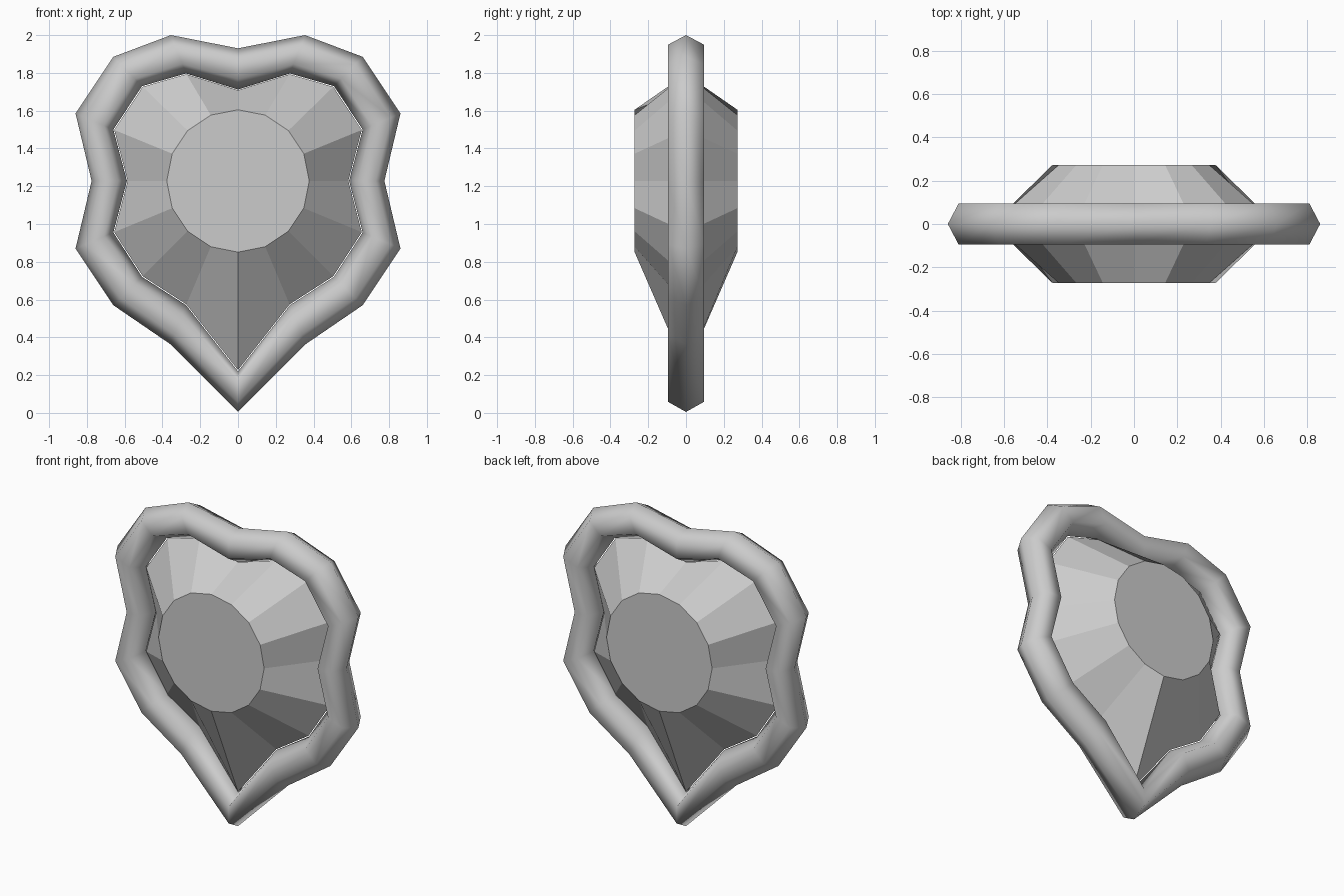
import bpy
import math

cube = bpy.data.objects.get("Cube")
if cube:
    bpy.data.objects.remove(cube, do_unlink=True)

GREY = (0.6, 0.6, 0.6, 1)
mat = bpy.data.materials.new("plain grey")
mat.use_nodes = True
mat.diffuse_color = GREY
mat.node_tree.nodes["Principled BSDF"].inputs["Base Color"].default_value = GREY

# Half outlines (x, z) of the heart, from the top notch to the bottom point
OUTER = [(0, 1.93), (.355, 2), (.66, 1.885), (.86, 1.585), (.775, 1.228),
         (.86, .87), (.66, .57), (.36, .365), (0, .005)]
INNER = [(0, 1.712), (.275, 1.797), (.508, 1.73), (.66, 1.5), (.588, 1.228),
         (.66, .955), (.508, .72), (.275, .57), (0, .22)]
CENTRE_Z = 1.228
RIM_RADIUS = 0.11
RIM_SIDES = 6
TABLE_RADIUS = 0.377
TABLE_DEPTH = 0.272


def mirrored(half):
    return half + [(-x, z) for x, z in reversed(half[1:-1])]


def make_object(name, verts, faces, smooth):
    mesh = bpy.data.meshes.new(name)
    mesh.from_pydata(verts, [], faces)
    mesh.polygons.foreach_set("use_smooth", [smooth] * len(faces))
    mesh.materials.append(mat)
    obj = bpy.data.objects.new(name, mesh)
    bpy.context.collection.objects.link(obj)
    return obj


def bridge(a, b, n):
    """Quads between two closed loops starting at indices a and b."""
    return [(a + i, a + (i + 1) % n, b + (i + 1) % n, b + i) for i in range(n)]


outer, inner = mirrored(OUTER), mirrored(INNER)
count = len(outer)

# Rim: a six-sided tube following the heart outline
verts, faces = [], []
for k in range(RIM_SIDES):
    angle = math.tau * k / RIM_SIDES
    t = (1 + math.cos(angle)) / 2
    for (ox, oz), (ix, iz) in zip(outer, inner):
        verts.append((ix + (ox - ix) * t, RIM_RADIUS * math.sin(angle), iz + (oz - iz) * t))
    faces += bridge(k * count, (k + 1) % RIM_SIDES * count, count)
make_object("rim", verts, faces, True)

# Gem: heart girdle with a round flat table on the front and back
table = [(TABLE_RADIUS * math.sin(math.tau * i / count),
          CENTRE_Z + TABLE_RADIUS * math.cos(math.tau * i / count)) for i in range(count)]
girdle = [(x * .993, CENTRE_Z + (z - CENTRE_Z) * .993) for x, z in inner]
verts = [(x, -TABLE_DEPTH, z) for x, z in table]
verts += [(x, 0, z) for x, z in girdle]
verts += [(x, TABLE_DEPTH, z) for x, z in table]
faces = [tuple(range(count)), tuple(reversed(range(2 * count, 3 * count)))]
faces += [f[::-1] for f in bridge(0, count, count) + bridge(count, 2 * count, count)]
make_object("gem", verts, faces, False)
